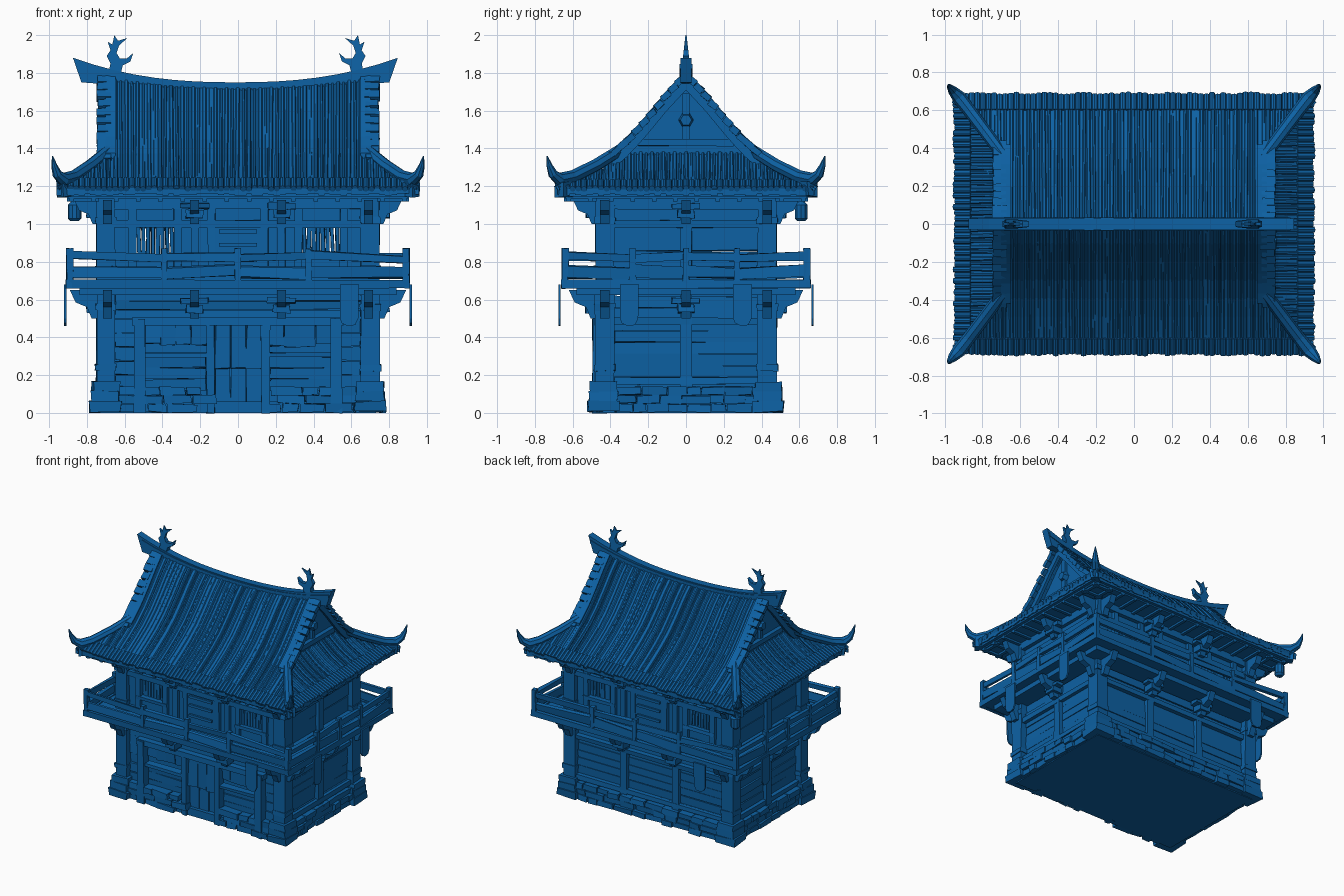
import bpy, bmesh, math, random
from mathutils import Vector, Matrix, Euler

random.seed(4)
cube = bpy.data.objects.get("Cube")
if cube:
    bpy.data.objects.remove(cube)
rnd = random.uniform
parts = {}
SIDES = [("x", -1), ("x", 1), ("y", -1), ("y", 1)]   # front, back, right, left walls


def mesh(name):
    if name not in parts:
        parts[name] = bmesh.new()
    return parts[name]


def box(name, c, size, rot=(0, 0, 0), wob=0):
    m = Matrix.LocRotScale(Vector(c), Euler(rot), Vector(size))
    made = bmesh.ops.create_cube(mesh(name), size=1, matrix=m)
    for v in made["verts"]:
        v.co += Vector((rnd(-wob, wob), rnd(-wob, wob), rnd(-wob, wob)))


def loft(name, rings):
    bm = mesh(name)
    rows = [[bm.verts.new(p) for p in ring] for ring in rings]
    n = len(rows[0])
    for a, b in zip(rows, rows[1:]):
        for i in range(n):
            bm.faces.new((a[i], a[(i + 1) % n], b[(i + 1) % n], b[i]))
    bm.faces.new(rows[0])
    bm.faces.new(rows[-1])


def strip(name, path, side, depth):
    side, down = Vector(side), Vector((0, 0, -depth))
    loft(name, [[p - side, p + side, p + side + down, p - side + down] for p in map(Vector, path)])


def tube(name, path, radii, n=8):
    path, rings = [Vector(p) for p in path], []
    for i, (p, r) in enumerate(zip(path, radii)):
        t = path[min(i + 1, len(path) - 1)] - path[max(i - 1, 0)]
        q = t.to_track_quat("Z", "Y")
        rings.append([p + q @ Vector((r * math.cos(k * math.tau / n), r * math.sin(k * math.tau / n), 0))
                      for k in range(n)])
    loft(name, rings)


def on(side, u, out, z):
    return Vector((u, side[1] * out, z) if side[0] == "x" else (side[1] * out, u, z))


def wall(name, side, u0, u1, out, thick, z0, z1, wob=0, tilt=0):
    size = (u1 - u0, thick, z1 - z0) if side[0] == "x" else (thick, u1 - u0, z1 - z0)
    rot = (0, tilt, 0) if side[0] == "x" else (tilt, 0, 0)
    box(name, on(side, (u0 + u1) / 2, out, (z0 + z1) / 2), size, rot, wob)


def planks(name, side, u0, u1, out, z0, z1, rows):
    h = (z1 - z0) / rows
    for i in range(rows):
        wall(name, side, u0, u1, out + rnd(-.006, .006), .03, z0 + i * h, z0 + i * h + h * .95, .004)


def curve(knots, t):
    for (a, za), (b, zb) in zip(knots, knots[1:]):
        if t <= b:
            return za + (zb - za) * (t - a) / (b - a)
    return knots[-1][1]


# Stone foundation with stepped corner piers
box("floor_slab", (0, 0, .03), (1.46, .92, .06))
for side in SIDES:
    end, out = (.63, .45) if side[0] == "x" else (.38, .72)
    for row in range(3):
        u = -end
        while u < end:
            w = rnd(.07, .17)
            if not (side == SIDES[0] and -.16 < u + w / 2 < .16):
                z = row * .045 + .005
                wall("stone_base", side, u, min(u + w, end) - .005, out + rnd(-.012, .012), .08, z, z + .042, .005)
            u += w
for sx in (-1, 1):
    for sy in (-1, 1):
        for i, (w, z) in enumerate([(.165, .034), (.15, .088), (.14, .138)]):
            box("corner_stones", (sx * .7, sy * .435, z), (w, w, .056), (0, 0, rnd(-.05, .05)), .006)
        # Corner posts on both storeys
        box("corner_posts", (sx * .7, sy * .43, .4), (.1, .1, .52), wob=.004)
        box("corner_posts", (sx * .7, sy * .43, .92), (.1, .1, .45), wob=.004)
        for z in (.24, .56, .76, 1.02):
            box("post_bands", (sx * .7, sy * .43, z), (.112, .112, .035), wob=.004)

# Lower storey walls
box("lower_core", (0, .035, .36), (1.36, .75, .6))
for side in SIDES[1:]:
    end, out = (.65, .42) if side[0] == "x" else (.38, .69)
    planks("lower_planks", side, -end, end, out, .13, .62, 8)
    for u in ([-.23, .23] if side[0] == "x" else [0]):
        wall("wall_studs", side, u - .03, u + .03, out + .02, .05, .1, .64, .004)
    wall("wall_rails", side, -end, end, out + .02, .05, .15, .185, .004)
    wall("wall_rails", side, -end, end, out + .02, .05, .47, .505, .004)
front = SIDES[0]
planks("lower_planks", front, -.65, .65, .42, .5, .64, 3)
wall("door_lintel", front, -.56, .56, .45, .07, .465, .505, .004)
for s in (-1, 1):
    planks("lower_planks", front, min(s * .65, s * .53), max(s * .65, s * .53), .42, .13, .5, 5)
    planks("shop_panels", front, min(s * .5, s * .17), max(s * .5, s * .17), .41, .12, .3, 3)
    wall("door_posts", front, s * .52 - .03, s * .52 + .03, .46, .07, 0, .5, .004)
    wall("door_posts", front, s * .145 - .022, s * .145 + .022, .45, .06, 0, .48, .004)
    wall("shop_sills", front, s * .33 - .17, s * .33 + .17, .445, .06, .295, .32, .004)
    for i in range(4):
        u = s * .33 - .165 + i * .083
        wall("shop_curtains", front, u, u + .08, .435, .012, .34 + rnd(0, .03), .47, .006)
for i in range(3):
    u = -.12 + i * .082
    wall("door_leaf", front, u, u + .078, .41 + rnd(0, .01), .03, .01, .3, .003)
    wall("door_curtain", front, u, u + .08, .45, .012, .24 + rnd(-.02, .03), .47, .006)

# Upper storey walls, with open slatted windows on the long sides
for side in SIDES:
    end, out = (.66, .43) if side[0] == "x" else (.39, .7)
    for z0, z1 in ((.7, .74), (.98, 1.02), (1.08, 1.14)):
        wall("upper_beams", side, -end, end, out + .015, .06, z0, z1, .003)
    wall("upper_panels", side, -end, end, out, .03, 1.0, 1.15)
    if side[0] == "y":
        planks("upper_panels", side, -end, end, out - .005, .72, 1.0, 2)
        wall("upper_studs", side, -.03, .03, out + .015, .05, .7, 1.12, .003)
        continue
    wall("upper_panels", side, -end, end, out, .03, .7, .83)
    wall("upper_panels", side, -.32, .32, out, .03, .82, 1.0)
    wall("upper_door", side, -.12, .12, out + .02, .03, .7, 1.02, .003)
    for z in (.8, .88, .95):
        wall("upper_door", side, -.1, .1, out + .04, .02, z, z + .02)
    for s in (-1, 1):
        wall("upper_panels", side, s * .61 - .05, s * .61 + .05, out, .03, .82, 1.0)
        wall("window_sills", side, s * .44 - .14, s * .44 + .14, out + .02, .05, .815, .84, .003)
        for u in (.14, .23, .32, .56):
            wall("upper_studs", side, s * u - .02, s * u + .02, out + .015, .05, .7, 1.1, .003)
        for i in range(9):
            u = s * (.35 + i * .025)
            wall("window_slats", side, u - .009, u + .009, out, .015, .83, .99, .003, rnd(-.06, .06))

# Curved brackets beneath balcony and eaves
SHAPE = [(-.03, 0), (.035, 0), (.06, .06), (.12, .085), (.15, .15), (-.03, .15)]
for side in SIDES:
    out = .47 if side[0] == "x" else .74
    spots = [-.69, -.23, .23, .69] if side[0] == "x" else [-.43, 0, .43]
    for base, scale in ((.5, 1), (1.0, .85)):
        for u in spots:
            loft("brackets", [[on(side, u + w, out + a * scale, base + b * scale) for a, b in SHAPE]
                              for w in (-.024, .024)])
            if abs(u) < .4:
                wall("bracket_arms", side, u - .075, u + .075, out + .02, .06, base + .08, base + .11, .005)
                wall("bracket_arms", side, u - .045, u + .045, out + .02, .08, base + .03, base + .075, .005)

# Balcony deck, joists and crooked railings
box("balcony_deck", (0, 0, .68), (1.8, 1.3, .035))
box("balcony_joists", (0, 0, .645), (1.68, 1.16, .04))
for side in SIDES:
    end, out = (.89, .64) if side[0] == "x" else (.64, .89)
    wall("balcony_fascia", side, -end - .02, end + .02, out + .005, .03, .66, .705, .003)
    posts = [-end, -end * .44, 0, end * .42, end]
    for u in posts:
        wall("rail_posts", side, u - .016, u + .016, out, .035, .69, .87, .003)
    for a, b in zip(posts, posts[1:]):
        wall("handrails", side, a, b, out, .025, .805, .845, .006, rnd(-.05, .05))
        wall("lower_rails", side, a, b, out, .022, .715, .775, .008, rnd(-.05, .05))

# Cloth banners over the balcony edge
for side, u in ((SIDES[0], .59), (SIDES[1], -.59), (SIDES[3], -.3), (SIDES[3], .3), (SIDES[2], .3)):
    out = .67 if side[0] == "x" else .915
    cloth = [(-.05, .68), (.05, .68), (.047, .5), (.03, .465), (-.01, .46), (-.04, .475), (-.05, .5)]
    loft("banners", [[on(side, u + a, out + d, z) for a, z in cloth] for d in (-.006, .006)])

# Roof surfaces: sagging strips of tile down each slope
MAIN = [(0, 1.74), (.1, 1.645), (.2, 1.535), (.3, 1.435), (.4, 1.36), (.5, 1.295), (.6, 1.235), (.69, 1.185)]
SKIRT = [(.62, 1.395), (.75, 1.285), (.85, 1.23), (.95, 1.185)]


def main_z(x, y):
    return curve(MAIN, y) + .05 * (x / .7) ** 2 * max(0, 1 - y / .4)


def tile_run(point, start, stop, side, i):
    lift = rnd(-.006, .006)
    ts = [start + (stop - start) * k / 7 for k in range(8)]
    strip("roof_tiles", [point(t) + Vector((0, 0, lift)) for t in ts], side, .035)
    # Every board carries a rib, taller on alternate runs, and a round eave tile
    drift = Vector(side) * rnd(-.4, .4)
    tube("roof_ribs", [point(t) + drift * k / 7 for k, t in enumerate(ts)], [.012 - i % 2 * .004] * 8, 6)
    tube("eave_tiles", [point(max(start, stop - .08)), point(stop + rnd(0, .012))], [.016, .016])


for s in (-1, 1):
    for i in range(65):
        x = -.945 + i * .0295
        start = .005 if abs(x) < .69 else .37 + (abs(x) - .69) * 1.2
        tile_run(lambda y: Vector((x, s * y, main_z(min(abs(x), .7), y))), start, .68, (.0165, 0, 0), i)
    for i in range(45):
        y = -.66 + i * .03
        start = .625 if abs(y) < .36 else .67 + (abs(y) - .36) * .82
        tile_run(lambda x: Vector((s * x, y, curve(SKIRT, x))), start, .94, (0, .0165, 0), i)

# Eave underside, rafters and fascia
box("eave_soffit", (0, 0, 1.15), (1.8, 1.28, .03))
for side in SIDES:
    end, out = (.88, .56) if side[0] == "x" else (.62, .82)
    wall("eave_fascia", side, -end - .03, end + .03, out + .09, .03, 1.145, 1.18, .003)
    count = int(end * 18)
    for i in range(count + 1):
        u = -end + i * 2 * end / count
        wall("rafters", side, u - .012, u + .012, out, .17, 1.12, 1.145)

# Gables, rakes, hips and ridge ends
for s in (-1, 1):
    half = [(y, main_z(.66, y) - .03) for y in (.36, .3, .2, .1, 0)]
    outline = half + [(-y, z) for y, z in reversed(half[:-1])]
    loft("gable_wall", [[(s * x, y, z) for y, z in outline] for x in (.6, .65)])
    box("gable_beam", (s * .66, 0, 1.43), (.05, .5, .035), wob=.004)
    box("gable_strut", (s * .655, 0, 1.57), (.03, .035, .24))
    tube("gable_boss", [(s * .65, 0, 1.55), (s * .69, 0, 1.55)], [.04, .03], 6)
    for sy in (-1, 1):
        line = [Vector((s * .69, sy * y, main_z(.69, y))) for y in [.42 * k / 8 for k in range(9)]]
        strip("bargeboards", [p + Vector((s * .015, 0, 0)) for p in line], (.012, 0, 0), .08)
        strip("rake_ridge", [p + Vector((-s * .015, 0, .028)) for p in line], (.026, 0, 0), .04)
        for k in range(11):
            y = .03 + k * .038
            box("rake_tiles", (s * .71, sy * y, main_z(.7, y) + .002), (.065 + rnd(0, .015), .052, .034),
                (-sy * .72, 0, 0), .003)
        hip = [(.69, .36, 1.385), (.78, .48, 1.31), (.87, .6, 1.25), (.925, .67, 1.235),
               (.958, .705, 1.265), (.973, .723, 1.31), (.982, .735, 1.36)]
        tube("hip_ridge", [(s * a, sy * b, c) for a, b, c in hip], [.032, .034, .035, .037, .026, .016, .003])
        box("hip_end", (s * .91, sy * .645, 1.185), (.08, .06, .08), (0, 0, s * sy * .65), .006)
    # Ridge ornament: hooked crescent with fins
    fish = [(.61, 1.8), (.675, 1.8), (.665, 1.85), (.685, 1.89), (.665, 1.92), (.68, 1.965), (.655, 1.95), (.645, 2.0),
            (.625, 1.97), (.575, 1.985), (.62, 1.945), (.633, 1.905), (.615, 1.875), (.58, 1.875), (.545, 1.905),
            (.56, 1.86), (.6, 1.84)]
    loft("ridge_ornament", [[(s * x - .01, y * (2.03 - z) / .2, z) for x, z in fish] for y in (-.022, .022)])

# Sagging main ridge beam with flared ends
xs = [-.86 + 1.72 * k / 16 for k in range(17)]
rings = []
for x in xs:
    top, low = 1.75 + .13 * abs(x / .86) ** 2.4, 1.69 + .06 * min(1, abs(x / .8)) ** 2
    lean = .045 * (x / .86) ** 5
    rings.append([(x - .014, -.028, top), (x - .014, .028, top), (x - lean - .014, .028, low),
                  (x - lean - .014, -.028, low)])
loft("main_ridge", rings)
strip("ridge_cap", [(x * .96, 0, 1.742 + .105 * abs(x / .86) ** 2.4) for x in xs], (0, .034, 0), .025)

# Hanging lantern at one back corner
tube("lantern", [(-.865, .61, z) for z in (1.015, 1.03, 1.1, 1.115, 1.15)], [.022, .036, .036, .022, .006], 10)

# Single painted finish
paint = bpy.data.materials.new("deep blue")
paint.use_nodes = True
colour = (.004, .12, .37, 1)
paint.diffuse_color = colour
paint.node_tree.nodes["Principled BSDF"].inputs["Base Color"].default_value = colour
for name, bm in parts.items():
    bmesh.ops.recalc_face_normals(bm, faces=bm.faces)
    data = bpy.data.meshes.new(name)
    bm.to_mesh(data)
    bm.free()
    data.materials.append(paint)
    bpy.context.collection.objects.link(bpy.data.objects.new(name, data))
